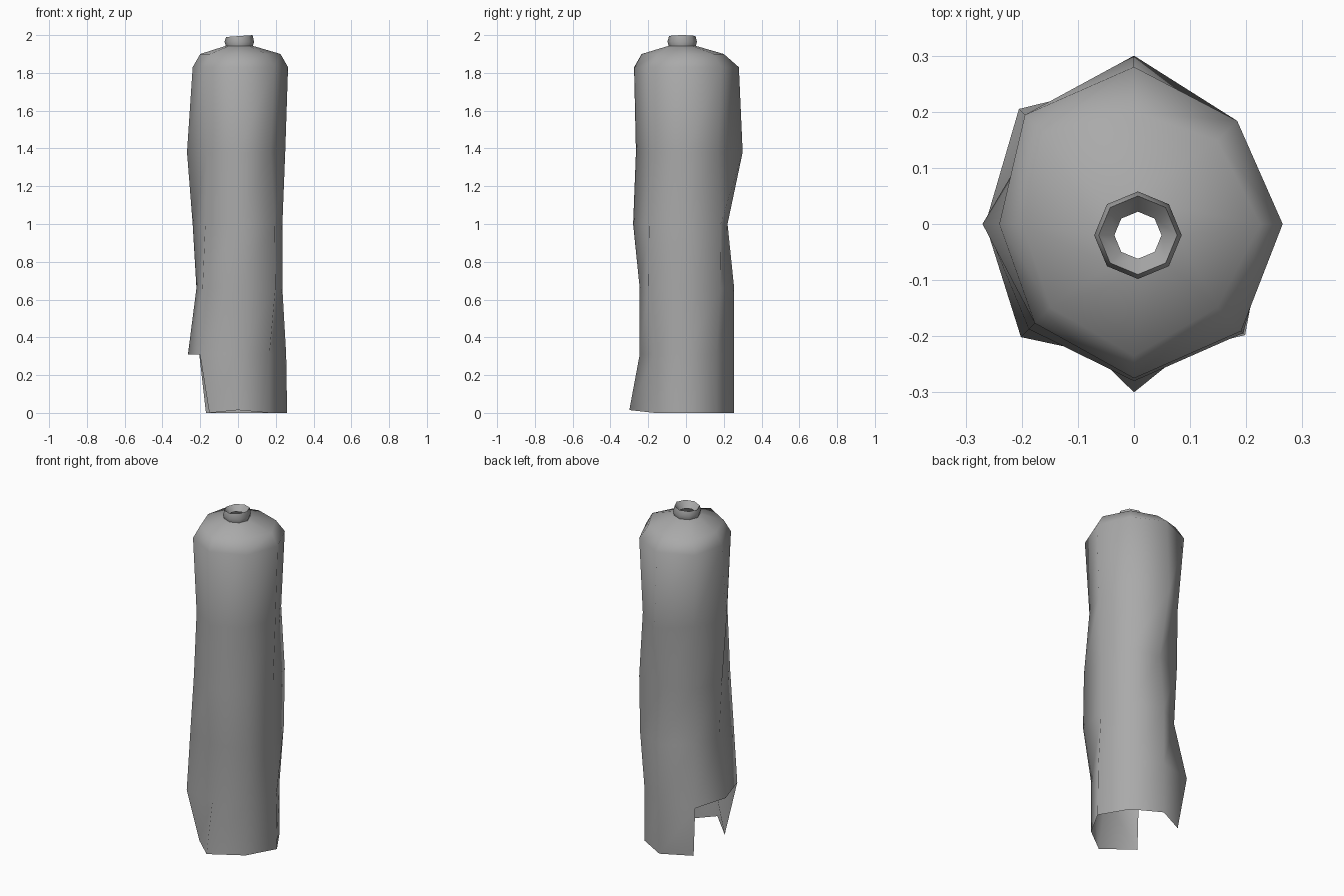
import bpy
import bmesh
import math

default_cube = bpy.data.objects.get("Cube")
if default_cube:
    bpy.data.objects.remove(default_cube, do_unlink=True)

SIDES = 8
NECK_CENTRE = (0.007, -0.02)


def make_material(name, colour):
    material = bpy.data.materials.new(name)
    material.use_nodes = True
    material.diffuse_color = colour
    shader = next(n for n in material.node_tree.nodes if n.type == "BSDF_PRINCIPLED")
    shader.inputs["Base Color"].default_value = colour
    return material


def add_ring(mesh, height, radii, centre=(0.0, 0.0)):
    """Ring of vertices, one radius per direction, counter-clockwise from +x."""
    ring = []
    for side, radius in enumerate(radii):
        angle = math.tau * side / SIDES
        x = centre[0] + radius * math.cos(angle)
        y = centre[1] + radius * math.sin(angle)
        ring.append(mesh.verts.new((x, y, height)))
    return ring


def bridge(mesh, lower, upper, skipped=()):
    """Join two rings with quads, leaving the skipped sides open."""
    for side in range(SIDES):
        if side not in skipped:
            following = (side + 1) % SIDES
            mesh.faces.new((lower[side], lower[following], upper[following], upper[side]))


def finish(mesh, name, material):
    loose = [vert for vert in mesh.verts if not vert.link_faces]
    bmesh.ops.delete(mesh, geom=loose, context="VERTS")
    data = bpy.data.meshes.new(name)
    mesh.to_mesh(data)
    mesh.free()
    data.materials.append(material)
    part = bpy.data.objects.new(name, data)
    bpy.context.collection.objects.link(part)
    bpy.ops.object.select_all(action="DESELECT")
    part.select_set(True)
    bpy.context.view_layer.objects.active = part
    bpy.ops.object.shade_smooth_by_angle(angle=math.radians(75))
    return part


grey = make_material("plain grey", (0.4, 0.4, 0.4, 1.0))

# Dented tube: height, then radii in hundredths around the ring
body_rings = [
    (0.01, (26, 23, 25.5, 24, 24, 21.5, 30, 23.5)),
    (0.31, (25.5, 23, 25.5, 29, 26.5, 28.5, 24.5, 23.5)),
    (0.66, (23.5, 25.5, 25.5, 22, 22, 26.5, 24.5, 28)),
    (1.0, (23.5, 26, 22, 23.5, 24, 24.5, 28, 27.5)),
    (1.38, (25, 24, 30, 24, 27, 23, 26.5, 24.5)),
    (1.83, (26.5, 26, 28, 27.5, 24, 25, 27.5, 27)),
    (1.9, (22.5, 21, 20, 23, 20, 21, 23.5, 21)),
]
# Torn-away sides at the foot
torn_sides = (3, 4)

body = bmesh.new()
rings = [add_ring(body, height, [r / 100 for r in radii]) for height, radii in body_rings]
for vert in rings[0]:
    vert.co.z = 0.015 if vert.co.y < -0.25 else 0.0
rings.append(add_ring(body, 1.943, [0.072] * SIDES, NECK_CENTRE))
for level in range(len(rings) - 1):
    bridge(body, rings[level], rings[level + 1], torn_sides if level == 0 else ())
finish(body, "dented_body", grey)

# Open neck: outer wall, rim and sloping throat
neck = bmesh.new()
neck_profile = [(1.943, 0.072), (1.965, 0.078), (1.995, 0.07), (1.96, 0.042)]
neck_rings = [add_ring(neck, z, [r] * SIDES, NECK_CENTRE) for z, r in neck_profile]
for vert in neck_rings[2]:
    vert.co.z += 0.07 * (vert.co.x - NECK_CENTRE[0])
for lower, upper in zip(neck_rings, neck_rings[1:]):
    bridge(neck, lower, upper)
finish(neck, "open_neck", grey)
